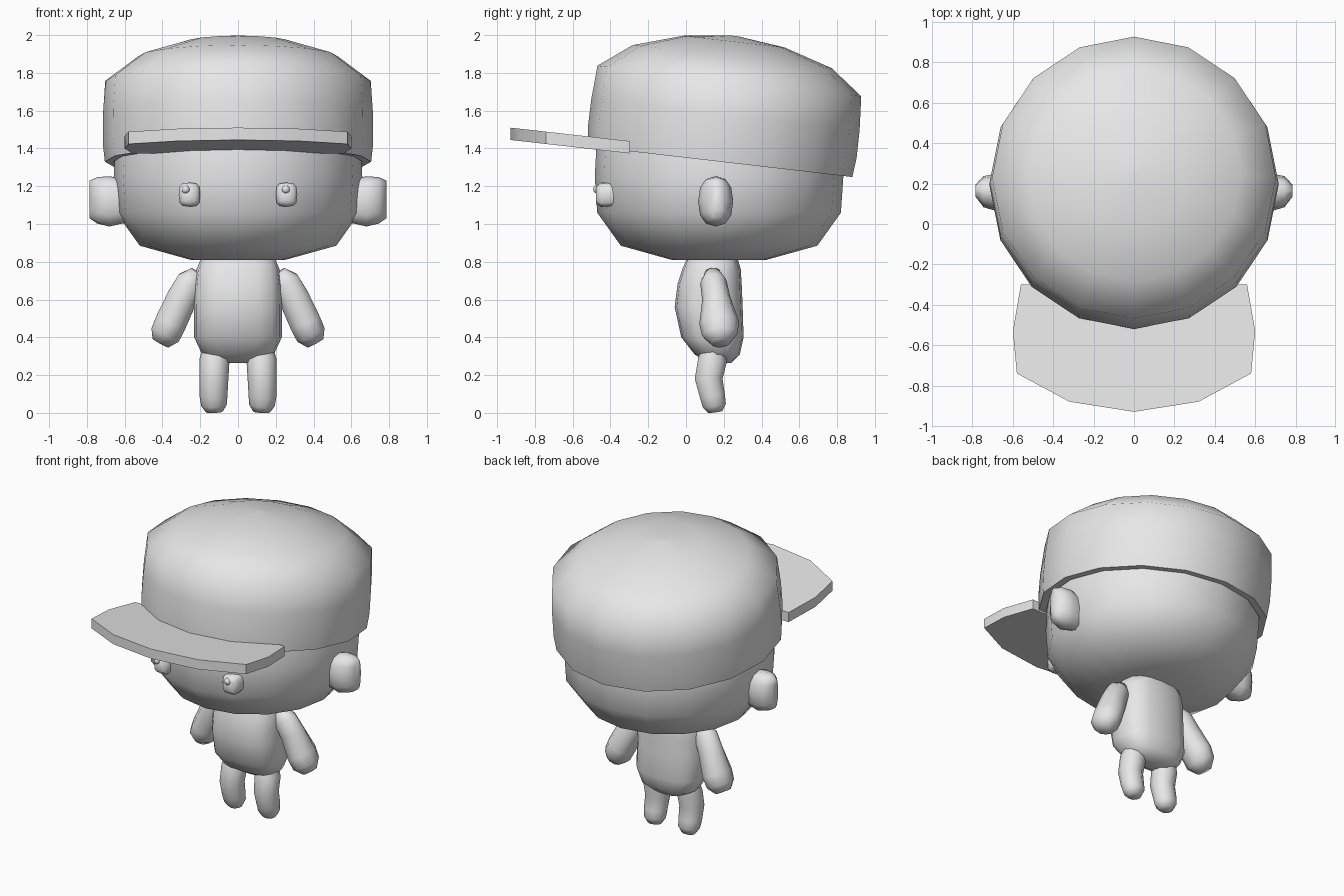
import bpy
import bmesh
from math import cos, sin, pi, radians, copysign
from mathutils import Vector

cube = bpy.data.objects.get("Cube")
if cube:
    bpy.data.objects.remove(cube)

grey = bpy.data.materials.new("plain grey")
grey.use_nodes = True
grey.diffuse_color = (0.8, 0.8, 0.8, 1)
grey.node_tree.nodes["Principled BSDF"].inputs["Base Color"].default_value = (0.8, 0.8, 0.8, 1)


def finish(name, bm, angle):
    """Turn a bmesh into a shaded object with the shared material."""
    bmesh.ops.recalc_face_normals(bm, faces=bm.faces)
    mesh = bpy.data.meshes.new(name)
    bm.to_mesh(mesh)
    bm.free()
    mesh.materials.append(grey)
    mesh.shade_smooth()
    mesh.set_sharp_from_angle(angle=radians(angle))
    obj = bpy.data.objects.new(name, mesh)
    bpy.context.collection.objects.link(obj)
    return obj


def loft(name, rings, side, axis=None, n=8, square=1.0, angle=70):
    """Skin rings (centre, radius along side, other radius); follow the path if no axis."""
    bm = bmesh.new()
    loops = []
    centres = [Vector(r[0]) for r in rings]
    for i, (_, ra, rb) in enumerate(rings):
        t = Vector(axis) if axis else centres[min(i + 1, len(rings) - 1)] - centres[max(i - 1, 0)]
        v = t.cross(Vector(side)).normalized()
        u = v.cross(t).normalized()
        loop = []
        for k in range(n):
            a = 2 * pi * k / n
            c, s = [copysign(abs(f) ** square, f) if abs(f) > 0.001 else 0 for f in (cos(a), sin(a))]
            loop.append(bm.verts.new(centres[i] + u * ra * c + v * rb * s))
        loops.append(loop)
    for low, high in zip(loops, loops[1:]):
        for k in range(n):
            bm.faces.new((low[k], low[(k + 1) % n], high[(k + 1) % n], high[k]))
    bm.faces.new(loops[0])
    bm.faces.new(loops[-1])
    return finish(name, bm, angle)


def lathe(name, base, axis, profile, angle):
    """Round solid from (height, radius) pairs along an axis."""
    base, axis = Vector(base), Vector(axis).normalized()
    loft(name, [(base + axis * h, r, r) for h, r in profile], (1, 0, 0), axis, 16, angle=angle)


# Head
lathe("head", (0, 0.175, 0), (0, 0, 1),
      [(0.81, 0.25), (0.885, 0.52), (1.06, 0.645), (1.25, 0.658), (1.4, 0.65), (1.6, 0.6)], 75)

# Cap crown, tipped back, with a rim turned inside
lathe("cap_crown", (0, 0.18, 1.33), (0, 0.115, 0.993),
      [(0.4, 0.64), (0, 0.66), (0, 0.705), (0.1, 0.716), (0.25, 0.715), (0.43, 0.703),
       (0.13 + 0.43, 0.53), (0.21 + 0.43, 0.27), (0.24 + 0.43, 0.02)], 65)

# Cap visor, a sloping plate
half = [(0, -0.93), (0.32, -0.88), (0.58, -0.74), (0.6, -0.53), (0.56, -0.3)]
outline = half + [(-x, y) for x, y in reversed(half[1:])]
bm = bmesh.new()
plate = bm.faces.new([bm.verts.new((x, y, 1.34 - 0.113 * y)) for x, y in outline])
extruded = bmesh.ops.extrude_face_region(bm, geom=[plate], use_keep_orig=True)
for v in extruded["geom"]:
    if isinstance(v, bmesh.types.BMVert):
        v.co.z += 0.065
finish("cap_visor", bm, 35)

# Torso
loft("torso", [((0, 0.18, 0.265), 0.1, 0.06), ((0, 0.165, 0.31), 0.19, 0.12),
               ((0, 0.14, 0.4), 0.232, 0.165), ((0, 0.12, 0.56), 0.232, 0.18),
               ((0, 0.125, 0.68), 0.23, 0.17), ((0, 0.135, 0.76), 0.22, 0.155),
               ((0, 0.14, 0.83), 0.19, 0.13)],
     (1, 0, 0), (0, 0, 1), 16, 0.75)

for s, label in ((1, "left"), (-1, "right")):
    # Ears
    loft(label + "_ear", [((s * 0.58, 0.157, 1.12), 0.065, 0.11), ((s * 0.68, 0.157, 1.12), 0.093, 0.133),
                          ((s * 0.745, 0.16, 1.125), 0.077, 0.123), ((s * 0.785, 0.165, 1.13), 0.03, 0.1)],
         (0, 1, 0), (1, 0, 0), 12, 0.85)

    # Eyes with a small bead of shine
    loft(label + "_eye", [((s * 0.257, -0.38, 1.155), 0.055, 0.062), ((s * 0.257, -0.45, 1.155), 0.057, 0.064),
                          ((s * 0.257, -0.476, 1.155), 0.038, 0.045)],
         (1, 0, 0), (0, 1, 0), 12, 0.6)
    bm = bmesh.new()
    bmesh.ops.create_uvsphere(bm, u_segments=10, v_segments=6, radius=0.022)
    bmesh.ops.translate(bm, verts=bm.verts, vec=(s * 0.265 - 0.012, -0.47, 1.183))
    finish(label + "_eye_shine", bm, 70)

    # Arms
    loft(label + "_arm", [((s * 0.215, 0.14, 0.745), 0.04, 0.04), ((s * 0.25, 0.145, 0.695), 0.07, 0.078),
                          ((s * 0.297, 0.16, 0.606), 0.075, 0.085), ((s * 0.355, 0.175, 0.48), 0.105, 0.088),
                          ((s * 0.385, 0.18, 0.415), 0.095, 0.085), ((s * 0.41, 0.185, 0.37), 0.05, 0.05)],
         (0, 1, 0), n=10)

    # Legs, bent a little at the knee
    loft(label + "_leg", [((s * 0.12, 0.15, 0.36), 0.06, 0.06), ((s * 0.125, 0.14, 0.28), 0.08, 0.08),
                          ((s * 0.128, 0.12, 0.18), 0.077, 0.077), ((s * 0.13, 0.14, 0.09), 0.074, 0.07),
                          ((s * 0.127, 0.15, 0.04), 0.068, 0.065), ((s * 0.125, 0.155, 0.005), 0.045, 0.04)],
         (1, 0, 0), n=10)
